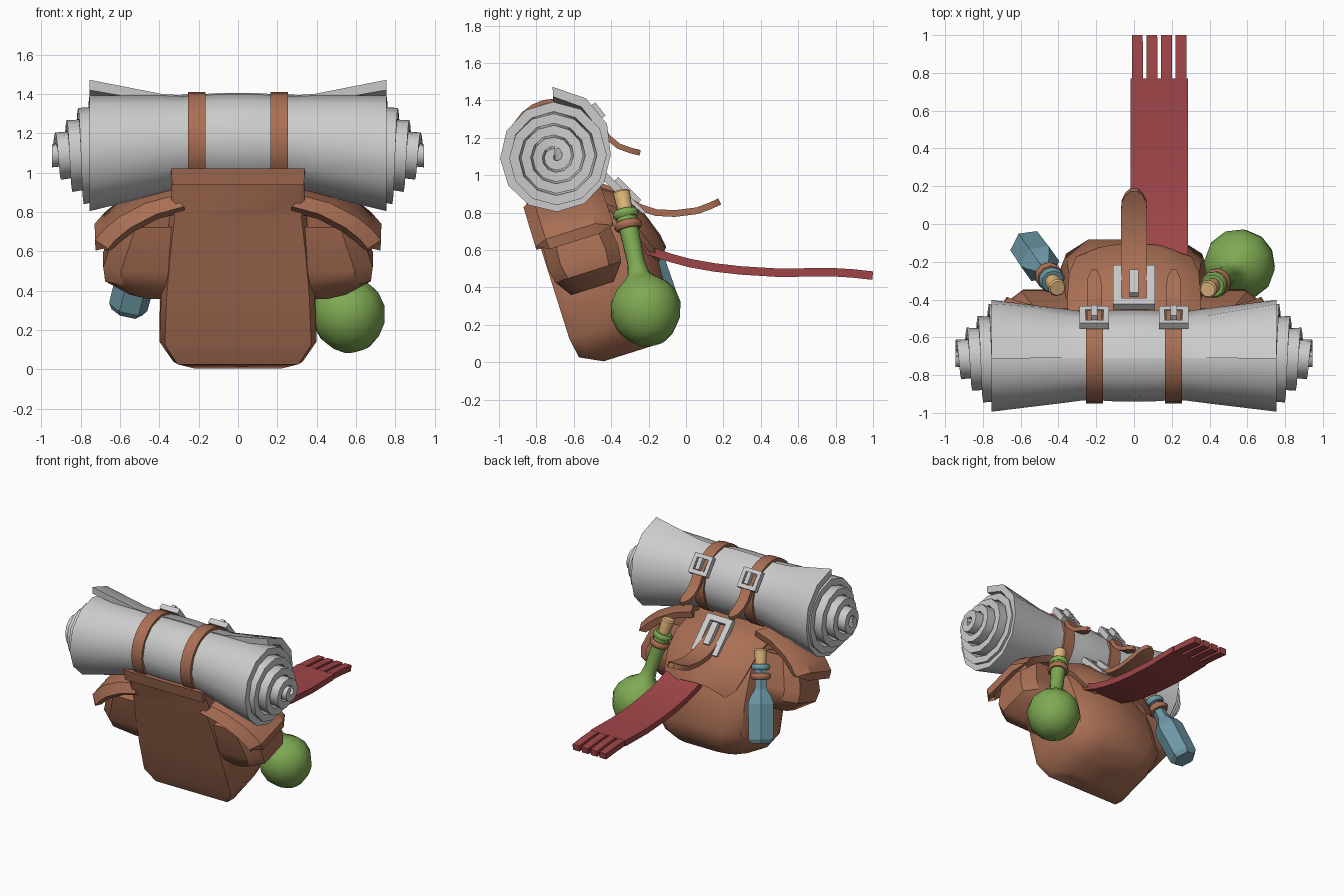
import bpy, bmesh
from math import radians, sin, cos, pi
from mathutils import Vector, Matrix

if "Cube" in bpy.data.objects:
    bpy.data.objects.remove(bpy.data.objects["Cube"])


def material(name, rgb):
    m = bpy.data.materials.new(name)
    m.diffuse_color = (*rgb, 1)
    m.use_nodes = True
    m.node_tree.nodes["Principled BSDF"].inputs["Base Color"].default_value = m.diffuse_color
    return m


LEATHER = material("leather", (.40, .16, .09))
RED = material("red_cloth", (.35, .06, .065))
GREEN = material("green_glass", (.21, .40, .085))
BLUE = material("blue_glass", (.15, .31, .37))
CORK = material("cork", (.75, .48, .2))
TILT = radians(17.5)


def tilt(x, d, u):
    """Leaning bag frame: x across, d depth, u up the bag."""
    return Vector((x, -.44 + d * cos(TILT) - u * sin(TILT), .005 + d * sin(TILT) + u * cos(TILT)))


def lerp(table, t):
    for (a, p), (b, q) in zip(table, table[1:]):
        if t <= b:
            return p + (q - p) * max(0, t - a) / (b - a)
    return table[-1][1]


def finish(name, bm, mat, angle=35, thick=0, bevel=0):
    bmesh.ops.remove_doubles(bm, verts=bm.verts, dist=1e-5)
    bmesh.ops.recalc_face_normals(bm, faces=bm.faces)
    me = bpy.data.meshes.new(name)
    bm.to_mesh(me)
    bm.free()
    ob = bpy.data.objects.new(name, me)
    bpy.context.collection.objects.link(ob)
    if mat:
        me.materials.append(mat)
    bpy.ops.object.select_all(action='DESELECT')
    ob.select_set(True)
    bpy.context.view_layer.objects.active = ob
    if thick:
        s = ob.modifiers.new("thickness", 'SOLIDIFY')
        s.thickness, s.offset = thick, 0
        bpy.ops.object.modifier_apply(modifier="thickness")
    if bevel:
        b = ob.modifiers.new("bevel", 'BEVEL')
        b.width, b.limit_method, b.angle_limit = bevel, 'ANGLE', radians(50)
        bpy.ops.object.modifier_apply(modifier="bevel")
    if angle:
        bpy.ops.object.shade_smooth_by_angle(angle=radians(angle))
    return ob


def loft(name, rings, mat, wrap=True, caps=True, **kw):
    """Skin a list of equal point rows; caps join point j to its opposite."""
    bm = bmesh.new()
    vs = [[bm.verts.new(p) for p in r] for r in rings]
    n = len(vs[0])
    for a, b in zip(vs, vs[1:]):
        for j in range(n if wrap else n - 1):
            k = (j + 1) % n
            bm.faces.new((a[j], a[k], b[k], b[j]))
    if wrap and caps:
        for r in (vs[0], vs[-1]):
            for j in range(n // 2 - 1):
                bm.faces.new((r[j], r[j + 1], r[n - 2 - j], r[n - 1 - j]))
    return finish(name, bm, mat, **kw)


def ribbon(name, cx, path, mat, thick):
    """Strip following (y, z, half width)."""
    rows = [[(cx - w, y, z), (cx + w, y, z)] for y, z, w in path]
    return loft(name, rows, mat, wrap=False, thick=thick)


def revolve(name, base, top, profile, n, mat, angle=40):
    """Turn an (r, s) profile about the line base -> top."""
    base, top = Vector(base), Vector(top)
    q = (top - base).to_track_quat('Z', 'Y')
    rings = [[base + q @ Vector((r * cos(2 * pi * (j + .5) / n), r * sin(2 * pi * (j + .5) / n), s))
              for j in range(n)] for r, s in profile]
    return loft(name, rings, mat, angle=angle)


def buckle(name, cx, y, z, ang, w, h, bar):
    """Square frame with a centre prong, lying along angle ang."""
    c, s = cos(radians(ang)), sin(radians(ang))
    m = Matrix(((1, 0, 0, cx), (0, c, -s, y), (0, s, c, z), (0, 0, 0, 1)))
    bm = bmesh.new()
    bars = [((sx * (w - bar) / 2, 0, 0), (bar, h, .04)) for sx in (1, -1)]
    bars += [((0, st * (h - bar) / 2, 0), (w, bar, .04)) for st in (1, -1)]
    bars += [((0, 0, .03), (bar * 1.1, h * .6, .035))]
    for loc, size in bars:
        bmesh.ops.create_cube(bm, size=1, matrix=m @ Matrix.Translation(loc) @ Matrix.Diagonal((*size, 1)))
    me = finish(name, bm, None, angle=0)
    return me


# main bag: stacked sections (u, half width, front depth, back depth)
rings = []
for u, w, f, b in [(0, .24, 0, .27), (.06, .33, -.12, .37), (.17, .40, -.139, .43), (.42, .39, -.139, .44),
                   (.65, .37, -.139, .40), (.82, .35, -.139, .29), (.92, .34, -.139, .1), (1.06, .335, -.139, -.08)]:
    half = [(w * p, f + (b - f) * q) for p, q in [(.93, 0), (1, .1), (1, .66), (.9, .86), (.6, 1)]]
    rings.append([tilt(x, d, u) for x, d in half] + [tilt(-x, d, u) for x, d in reversed(half)])
loft("bag_body", rings, LEATHER)

# top flap draped over the back of the bag (d, u, half width)
rows = []
for d, u, w in [(-.15, 1.03, .335), (-.15, 1.10, .34), (-.08, 1.07, .34), (.02, .965, .34), (.2, .915, .345),
                (.345, .82, .345), (.43, .68, .335), (.475, .55, .30), (.485, .48, .23)]:
    drop = .07 if d > .1 else 0
    rows.append([tilt(w * t, d - drop * abs(t) ** 3 * .8, u - drop * abs(t) ** 3 * .8)
                 for t in (-1, -.8, -.5, 0, .5, .8, 1)])
loft("top_flap", rows, LEATHER, wrap=False, thick=.035)

# side pockets with lids
for side, s in (("right", 1), ("left", -1)):
    rings = []
    for u, xo, a, b in [(.39, .55, -.06, .18), (.48, .675, -.12, .25), (.56, .685, -.135, .26), (.79, .61, -.12, .24)]:
        rings.append([tilt(s * x, d, u) for x, d in [(.32, a), (xo - .09, a), (xo, a + .07),
                                                    (xo, b - .07), (xo - .09, b), (.32, b)]])
    loft(side + "_pocket", rings, LEATHER)
    rows = []
    for i, (x, u) in enumerate([(.32, .93), (.46, .89), (.59, .82), (.66, .76), (.705, .71), (.70, .665)]):
        rise = .04 if i == 5 else -.035
        rows.append([tilt(s * (x - e * .05), d, u + e * rise)
                     for d, e in [(-.145, 1), (-.09, 0), (.17, 0), (.255, 1)]])
    loft(side + "_pocket_lid", rows, LEATHER, wrap=False, thick=.05)

# bedroll: a thick spiral sheet, pinched at the middle, with a loose outer edge
RAD = [(0, .372), (.125, .342), (.25, .298), (1, .292), (5, .042)]
PINCH = [(0, .82), (.1, .815), (.21, .79), (.28, .80), (.38, .845), (.75, 1)]
LIFT = [(0, .06), (.21, .06), (.38, .045), (.75, 0)]
STATIONS = [-1, -.38, -.28, -.21, -.1, 0, .1, .21, .28, .38, 1]
TURN, COUNT = 12, 60
rings = []
for st in STATIONS:
    outer, inner = [], []
    for i in range(COUNT + 1):
        k = i / TURN
        length = min(.945, .755 + .058 * max(0, k - 1))
        x = st * length if abs(st) == 1 else st
        r = lerp(RAD, k)
        if abs(st) < .5:
            r = min(r, .30)
        a = radians(92) - 2 * pi * k
        for lst, rr in ((outer, r), (inner, max(r - .052, .008))):
            rr *= lerp(PINCH, abs(x))
            lst.append((x, -.70 + rr * cos(a), 1.10 + lerp(LIFT, abs(x)) + rr * sin(a)))
    rings.append(outer + inner[::-1])
loft("bedroll", rings, None)

# bedroll straps, their loose ends and buckles
for side, s in (("right", .21), ("left", -.21)):
    rings = []
    for dx, r in [(-.045, .228), (-.045, .25), (.045, .25), (.045, .228), (-.045, .228)]:
        rings.append([(s + dx, -.70 + r * cos(2 * pi * j / 24), 1.16 + r * sin(2 * pi * j / 24)) for j in range(24)])
    loft(side + "_roll_strap", rings, LEATHER, caps=False)
    ribbon(side + "_strap_end", s, [(-.53, 1.36, .04), (-.47, 1.29, .04), (-.42, 1.205, .04), (-.36, 1.155, .04),
                                    (-.29, 1.13, .035), (-.245, 1.12, .014)], LEATHER, .03)
    buckle(side + "_roll_buckle", s, -.495, 1.325, -52, .155, .15, .03)

# flap strap and buckle
ribbon("flap_strap", 0, [(-.50, .955, .07), (-.40, .92, .07), (-.32, .87, .07), (-.24, .825, .07), (-.16, .80, .07),
                         (-.06, .795, .07), (.06, .81, .07), (.12, .832, .065), (.16, .85, .045), (.18, .86, .02)],
       LEATHER, .036)
buckle("flap_buckle", 0, -.335, .895, -45, .22, .29, .045)

# red cloth hanging out of the bag, with four fringes
PATH = [(-.28, .64), (-.19, .595), (-.09, .56), (.02, .53), (.15, .507), (.29, .491), (.5, .478), (.77, .482)]
ribbon("red_cloth", .133, [(y, z, .152) for y, z in PATH], RED, .045)
for i in range(4):
    ribbon("cloth_fringe_%d" % (i + 1), .018 + i * .077,
           [(.77, .482, .029), (.89, .475, .029), (.998, .463, .028)], RED, .045)


def stopper(label, base, top, s0, glass, n):
    """Lip ring, cord ring and cork shared by both bottles."""
    for name, r, s, mat in (("cord", .075, s0, LEATHER), ("lip", .07, s0 + .065, glass)):
        revolve(label + "_" + name, base, top, [(.03, s - .022), (r * .85, s - .022), (r, s - .008), (r, s + .008),
                                                (r * .85, s + .022), (.03, s + .022)], n, mat)
    revolve(label + "_cork", base, top, [(.038, s0 + .05), (.048, s0 + .185), (.04, s0 + .195)], 10, CORK)


# round green flask
base, top = (.56, -.215, .28), (.40, -.34, .88)
revolve("green_flask", base, top,
        [(.07, -.185), (.125, -.145), (.17, -.085), (.192, 0), (.178, .075), (.14, .13), (.09, .17), (.058, .20),
         (.047, .27), (.05, .40), (.058, .54)], 12, GREEN)
stopper("flask", base, top, .475, GREEN, 12)

# faceted blue bottle
base, top = (-.565, -.115, .29), (-.405, -.34, .90)
revolve("blue_bottle", base, top,
        [(.08, 0), (.10, .03), (.105, .28), (.085, .33), (.05, .38), (.045, .46), (.05, .55)], 6, BLUE, angle=20)
stopper("bottle", base, top, .475, BLUE, 10)
